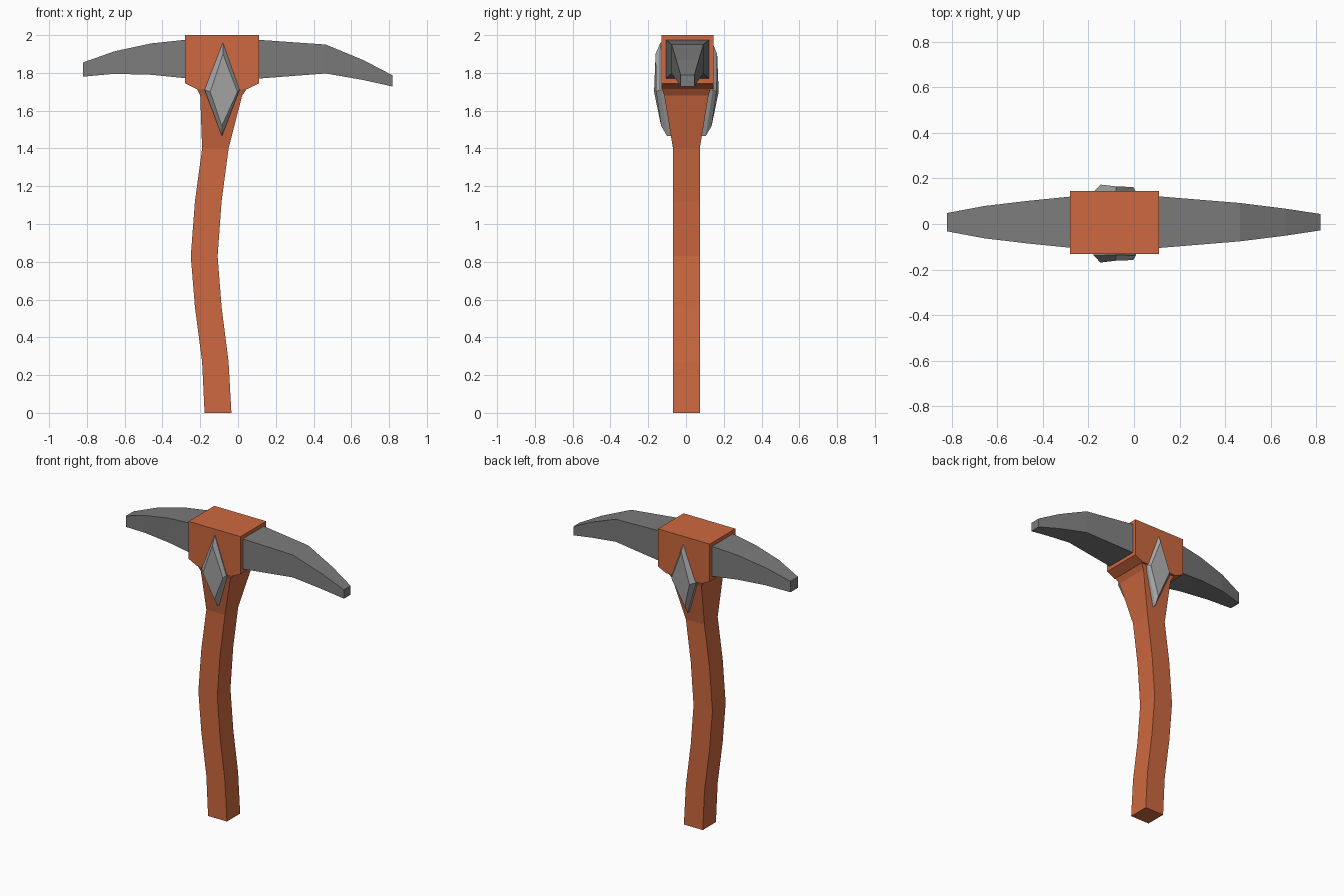
import bpy


def material(name, rgb):
    m = bpy.data.materials.new(name)
    m.diffuse_color = (*rgb, 1)
    return m


wood = material("orange_wood", (0.61, 0.14, 0.05))
iron = material("dark_iron", (0.20, 0.20, 0.20))
gem = material("pale_stone", (0.40, 0.40, 0.40))


def loft(name, rings, mat):
    """Join equal-length rings of points with quads and cap both ends."""
    n = len(rings[0])
    verts = [p for ring in rings for p in ring]
    faces = [tuple(range(n)), tuple(range(len(verts) - n, len(verts)))]
    for r in range(len(rings) - 1):
        for i in range(n):
            a, b = r * n + i, r * n + (i + 1) % n
            faces.append((a, b, b + n, a + n))
    me = bpy.data.meshes.new(name)
    me.from_pydata(verts, [], faces)
    import bmesh
    bm = bmesh.new()
    bm.from_mesh(me)
    bmesh.ops.recalc_face_normals(bm, faces=bm.faces)
    bm.to_mesh(me)
    bm.free()
    me.materials.append(mat)
    ob = bpy.data.objects.new(name, me)
    bpy.context.collection.objects.link(ob)
    return ob


# Curved handle flaring into the head: z, left x, right x, half depth
handle = [(0, -0.177, -0.035, 0.071), (0.27, -0.19, -0.05, 0.071),
          (0.56, -0.228, -0.087, 0.071), (0.83, -0.25, -0.108, 0.071),
          (1.12, -0.228, -0.087, 0.071), (1.40, -0.19, -0.05, 0.071),
          (1.68, -0.20, 0.022, 0.117), (1.72, -0.22, 0.05, 0.13)]
loft("handle", [[(l, 0.002 - d, z), (r, 0.002 - d, z),
                 (r, 0.002 + d, z), (l, 0.002 + d, z)]
                for z, l, r, d in handle], wood)

# Head block with chamfered lower edges
profile = [(-0.28, 2), (-0.28, 1.745), (-0.22, 1.715),
           (0.05, 1.715), (0.11, 1.745), (0.11, 2)]
loft("head_block", [[(x, y, z) for x, z in profile] for y in (-0.131, 0.145)], wood)

# Tapered blades: x, bottom z, top z, half depth
blades = {
    "right_blade": [(0.08, 1.768, 1.977, 0.115), (0.11, 1.77, 1.975, 0.113),
                    (0.465, 1.797, 1.95, 0.084), (0.665, 1.762, 1.867, 0.059),
                    (0.817, 1.728, 1.788, 0.036)],
    "left_blade": [(-0.25, 1.77, 1.977, 0.115), (-0.28, 1.772, 1.975, 0.112),
                   (-0.46, 1.79, 1.956, 0.094), (-0.655, 1.795, 1.914, 0.071),
                   (-0.82, 1.78, 1.855, 0.040)]}
for name, sections in blades.items():
    loft(name, [[(x, 0.008 - d, b), (x, 0.008 + d, b),
                 (x, 0.008 + d, t), (x, 0.008 - d, t)]
                for x, b, t, d in sections], iron)

# Diamond stones on both faces: x, depth from centre, z
seat = [(-0.08, 0.11, 1.96), (-0.177, 0.10, 1.71), (-0.085, 0.07, 1.465), (0.008, 0.10, 1.71)]
girdle = [(-0.08, 0.138, 1.96), (-0.177, 0.14, 1.71), (-0.085, 0.102, 1.465), (0.008, 0.14, 1.71)]
table = [(-0.08, 0.163, 1.90), (-0.147, 0.171, 1.70), (-0.086, 0.134, 1.52), (-0.003, 0.16, 1.70)]
for name, side in (("front_stone", -1), ("back_stone", 1)):
    loft(name, [[(x, 0.002 + side * d, z) for x, d, z in ring]
                for ring in (seat, girdle, table)], gem)
